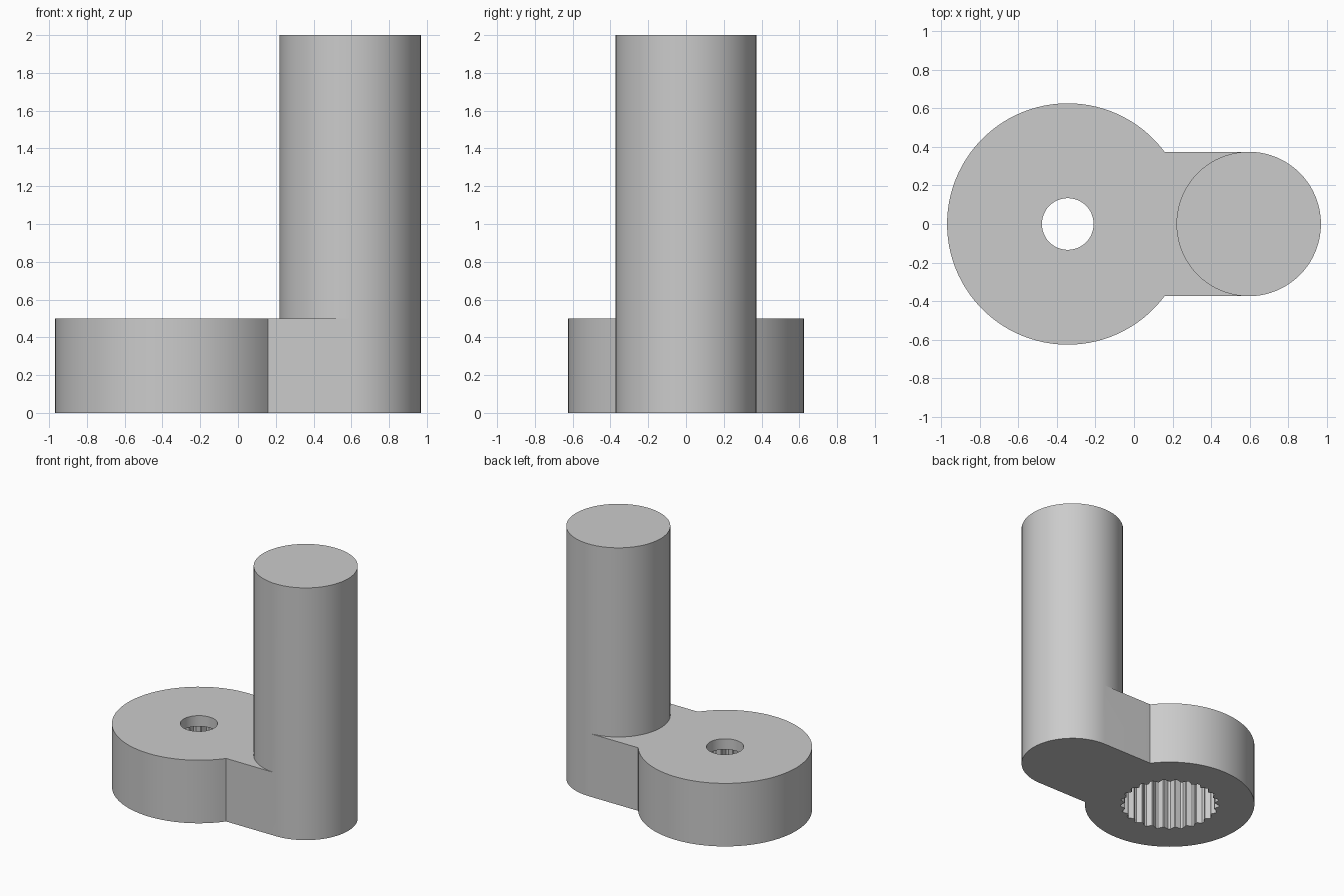
import bpy, bmesh
from math import sin, cos, pi, asin

cube = bpy.data.objects.get("Cube")
if cube:
    bpy.data.objects.remove(cube, do_unlink=True)

HUB_X, HUB_R = -0.343, 0.625
POST_X, POST_R = 0.594, 0.374
ARM_H, POST_H = 0.5, 2.0
HOLE_R = 0.134
SOCKET_IN, SOCKET_OUT, SOCKET_DEPTH, TEETH = 0.335, 0.364, 0.415, 25

grey = bpy.data.materials.new("plain_grey")
grey.use_nodes = True
colour = (0.6, 0.6, 0.6, 1)
grey.diffuse_color = colour
grey.node_tree.nodes["Principled BSDF"].inputs["Base Color"].default_value = colour


def arc(cx, r, start, end, steps):
    return [(cx + r * cos(start + (end - start) * i / steps),
             r * sin(start + (end - start) * i / steps)) for i in range(steps + 1)]


def ring(bm, points, z):
    return [bm.verts.new((x, y, z)) for x, y in points]


def wall(bm, low, high):
    for i in range(len(low)):
        j = (i + 1) % len(low)
        bm.faces.new((low[i], low[j], high[j], high[i]))


def make_object(name, bm):
    bmesh.ops.recalc_face_normals(bm, faces=bm.faces[:])
    mesh = bpy.data.meshes.new(name)
    bm.to_mesh(mesh)
    bm.free()
    mesh.materials.append(grey)
    obj = bpy.data.objects.new(name, mesh)
    bpy.context.collection.objects.link(obj)
    return obj


def prism(name, points, z0, z1):
    bm = bmesh.new()
    low, high = ring(bm, points, z0), ring(bm, points, z1)
    wall(bm, low, high)
    bm.faces.new(low)
    bm.faces.new(high)
    return make_object(name, bm)


# Round hub, straight-sided arm and tall post as one closed body
a = asin(POST_R / HUB_R)
hub_arc = arc(HUB_X, HUB_R, a, 2 * pi - a, 80)
outer = arc(POST_X, POST_R, -pi / 2, pi / 2, 40)
inner = arc(POST_X, POST_R, pi / 2, 3 * pi / 2, 40)[1:-1]

bm = bmesh.new()
low = ring(bm, hub_arc + outer, 0)
mid = ring(bm, hub_arc + outer, ARM_H)
wall(bm, low, mid)
bm.faces.new(low)
n = len(hub_arc)
mid_inner = ring(bm, inner, ARM_H)
bm.faces.new(mid[:n] + [mid[n]] + mid_inner[::-1] + [mid[-1]])
top = ring(bm, outer + inner, POST_H)
wall(bm, mid[n:] + mid_inner, top)
bm.faces.new(top)
body = make_object("crank_arm", bm)

# Toothed socket underneath, and a screw hole through the hub
teeth = []
for i in range(TEETH):
    for offset, r in ((-0.45, SOCKET_IN), (-0.1, SOCKET_OUT),
                      (0.1, SOCKET_OUT), (0.45, SOCKET_IN)):
        t = 2 * pi * (i + offset) / TEETH
        teeth.append((HUB_X + r * cos(t), r * sin(t)))
cutters = [
    prism("socket_cutter", teeth, -0.1, SOCKET_DEPTH),
    prism("screw_hole_cutter", arc(HUB_X, HOLE_R, 0, 2 * pi, 48)[:-1], 0.2, 0.7),
]

bpy.ops.object.select_all(action="DESELECT")
bpy.context.view_layer.objects.active = body
body.select_set(True)
for cutter in cutters:
    cutter.hide_render = True
    mod = body.modifiers.new(cutter.name, "BOOLEAN")
    mod.operation = "DIFFERENCE"
    mod.solver = "EXACT"
    mod.object = cutter
    bpy.ops.object.modifier_apply(modifier=mod.name)
    bpy.data.objects.remove(cutter, do_unlink=True)

bpy.ops.object.shade_smooth_by_angle(angle=pi / 7)
